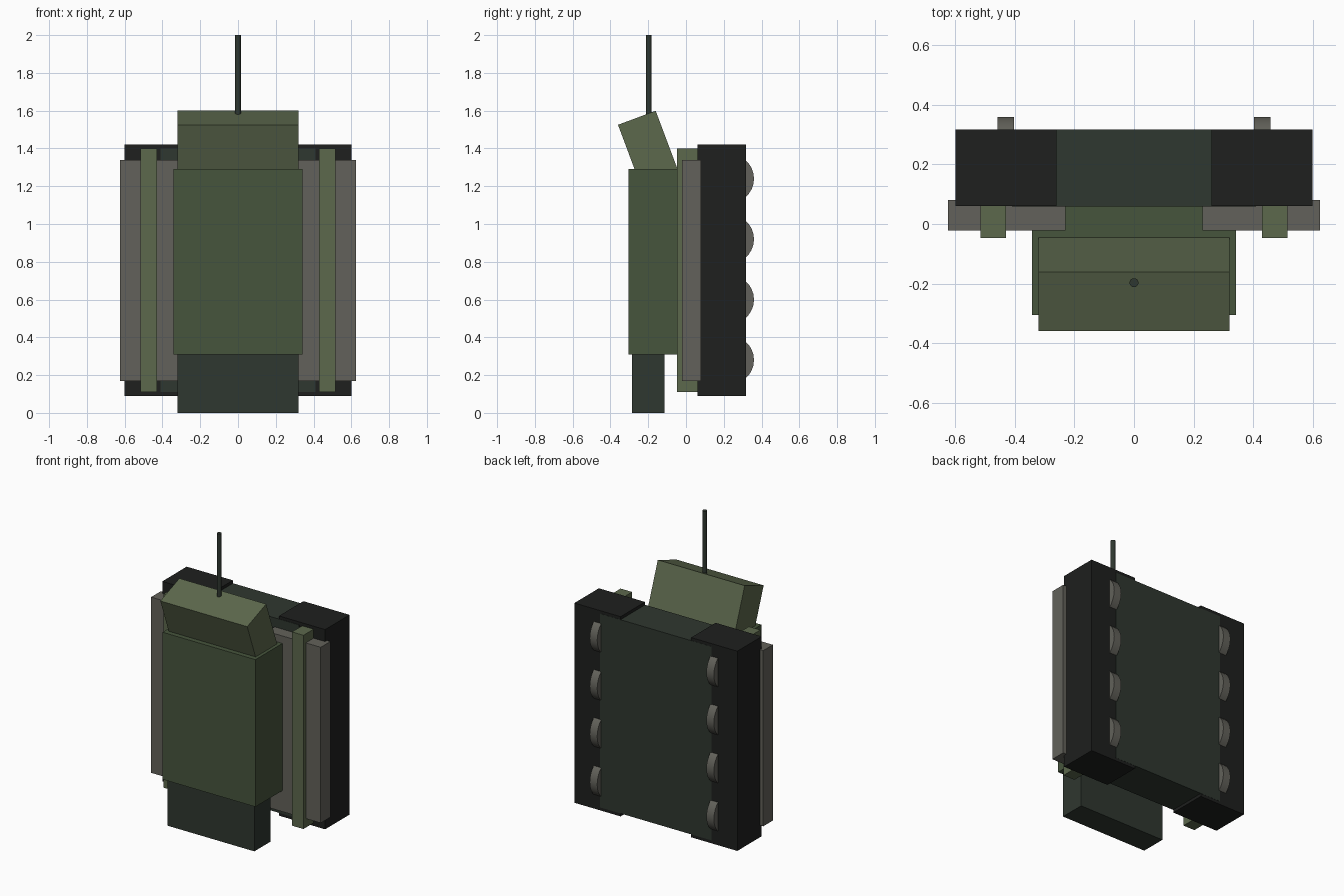
import bpy, bmesh
from math import radians
from mathutils import Matrix, Vector

if "Cube" in bpy.data.objects:
    bpy.data.objects.remove(bpy.data.objects["Cube"])


def material(name, rgb):
    m = bpy.data.materials.new(name)
    m.diffuse_color = (*rgb, 1)
    m.use_nodes = True
    m.node_tree.nodes["Principled BSDF"].inputs["Base Color"].default_value = m.diffuse_color
    return m


BLACK = material("black", (0.013, 0.014, 0.013))
DARK = material("dark_green", (0.028, 0.038, 0.029))
GREEN = material("green", (0.062, 0.091, 0.046))
LIGHT = material("light_green", (0.107, 0.138, 0.073))
GREY = material("grey", (0.123, 0.121, 0.103))


def make(name, bm, mat):
    mesh = bpy.data.meshes.new(name)
    bm.to_mesh(mesh)
    bm.free()
    mesh.materials.append(mat)
    ob = bpy.data.objects.new(name, mesh)
    bpy.context.collection.objects.link(ob)
    return ob


def box(name, x, y, z, mat):
    """Box from (min, max) ranges."""
    bm = bmesh.new()
    bmesh.ops.create_cube(bm, size=1)
    lo, hi = Vector((x[0], y[0], z[0])), Vector((x[1], y[1], z[1]))
    bmesh.ops.scale(bm, vec=hi - lo, verts=bm.verts)
    bmesh.ops.translate(bm, vec=(lo + hi) / 2, verts=bm.verts)
    return make(name, bm, mat)


def cylinder(name, centre, radius, depth, axis, sides, mat):
    bm = bmesh.new()
    rot = Matrix.Rotation(radians(90), 4, 'Y') if axis == 'X' else Matrix()
    bmesh.ops.create_cone(bm, cap_ends=True, segments=sides, radius1=radius,
                          radius2=radius, depth=depth,
                          matrix=Matrix.Translation(centre) @ rot)
    ob = make(name, bm, mat)
    bpy.context.view_layer.objects.active = ob
    ob.select_set(True)
    bpy.ops.object.shade_smooth_by_angle(angle=radians(35))
    ob.select_set(False)
    return ob


# Central body
box("hull", (-0.41, 0.41), (0.058, 0.318), (0.11, 1.40), DARK)
box("body", (-0.342, 0.342), (-0.305, 0.10), (0.31, 1.29), GREEN)
box("lower_plate", (-0.32, 0.32), (-0.285, -0.115), (0, 0.33), DARK)

# Tilted head, its lower end sunk into the body
head = box("head", (-0.32, 0.32), (0, 0.213), (-0.40, 0), LIGHT)
head.location = (0, -0.36, 1.525)
head.rotation_euler.x = radians(20.5)

cylinder("antenna", (0, -0.197, 1.77), 0.015, 0.46, 'Z', 16, DARK)

# Paired side parts
for side, s in (("left", -1), ("right", 1)):
    def span(a, b):
        return tuple(sorted((s * a, s * b)))
    box(side + "_track", span(0.26, 0.60), (0.06, 0.317), (0.09, 1.42), BLACK)
    box(side + "_side_panel", span(0.23, 0.625), (-0.022, 0.08), (0.17, 1.34), GREY)
    box(side + "_strut", span(0.43, 0.515), (-0.047, 0.075), (0.11, 1.40), LIGHT)
    for i in range(4):
        cylinder(f"{side}_wheel_{i + 1}", (s * 0.43, 0.23, 0.28 + 0.32 * i),
                 0.13, 0.055, 'X', 28, GREY)
